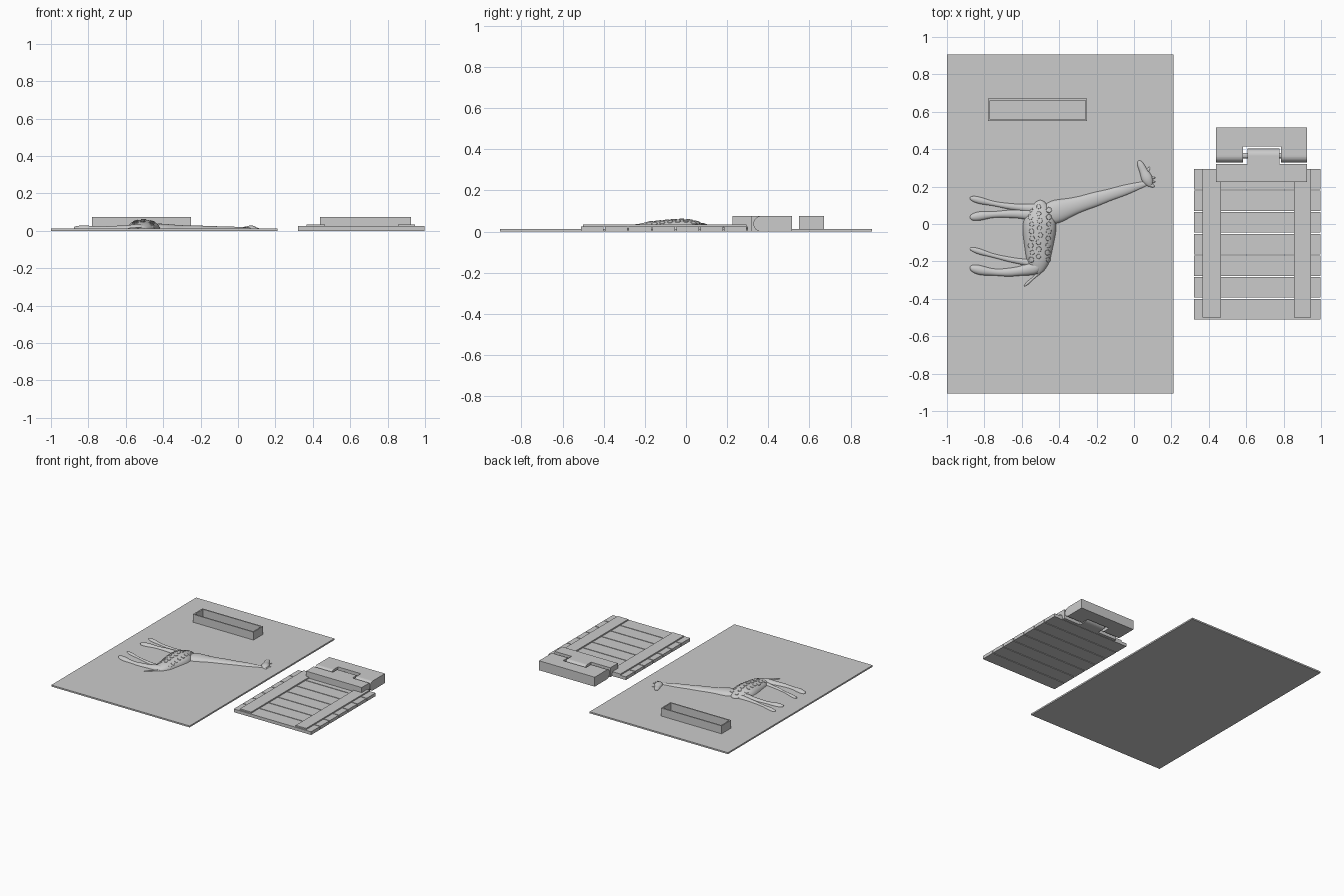
import bpy, bmesh, math, random
from mathutils import Vector

random.seed(4)
default_cube = bpy.data.objects.get("Cube")
if default_cube:
    bpy.data.objects.remove(default_cube, do_unlink=True)

shade = (0.6, 0.6, 0.6, 1)
grey = bpy.data.materials.new("plain_grey")
grey.use_nodes = True
grey.diffuse_color = shade
grey.node_tree.nodes["Principled BSDF"].inputs["Base Color"].default_value = shade


def finish(name, bm, smooth=False):
    bmesh.ops.recalc_face_normals(bm, faces=bm.faces)
    mesh = bpy.data.meshes.new(name)
    for face in bm.faces:
        face.smooth = smooth
    bm.to_mesh(mesh)
    bm.free()
    mesh.materials.append(grey)
    part = bpy.data.objects.new(name, mesh)
    bpy.context.collection.objects.link(part)
    return part


def prism(name, profile, left, right):
    """Extrude a (y, z) profile along x."""
    bm = bmesh.new()
    face = bm.faces.new([bm.verts.new((left, y, z)) for y, z in profile])
    extruded = bmesh.ops.extrude_face_region(bm, geom=[face])["geom"]
    moved = [item for item in extruded if isinstance(item, bmesh.types.BMVert)]
    bmesh.ops.translate(bm, verts=moved, vec=(right - left, 0, 0))
    return finish(name, bm)


def box(name, left, right, front, back, bottom, top):
    profile = [(front, bottom), (back, bottom), (back, top), (front, top)]
    return prism(name, profile, left, right)


def rounded_profile(flat_y, axis_y, radius):
    """Side outline with a flat end at flat_y and a round end about axis_y."""
    direction = math.copysign(radius, axis_y - flat_y)
    angles = [math.pi * (step / 16 - 0.5) for step in range(17)]
    arc = [(axis_y + direction * math.cos(a), radius + radius * math.sin(a)) for a in angles]
    return [(flat_y, 0)] + arc + [(flat_y, 2 * radius)]


def limb(name, start, end, shape, size=0.01, flatness=0.7, bend=0):
    """Half-round relief between two points; shape lists relative half widths."""
    bm = bmesh.new()
    start, end = Vector(start), Vector(end)
    side = (end - start).orthogonal().normalized()
    last, sides = len(shape) - 1, 8
    rows = []
    for index, width in enumerate(shape):
        along = index / last
        centre = start.lerp(end, along) + side * bend * math.sin(math.pi * along)
        row = []
        for step in range(sides + 1):
            angle = math.pi * step / sides
            point = centre + side * width * size * math.cos(angle)
            height = plate_top - 0.001 + width * size * flatness * math.sin(angle)
            row.append(bm.verts.new((point.x, point.y, height)))
        rows.append(row)
    for row, following in zip(rows, rows[1:]):
        for step in range(sides):
            bm.faces.new((row[step], row[step + 1], following[step + 1], following[step]))
    bm.faces.new(rows[0])
    bm.faces.new(rows[-1])
    part = finish(name, bm, smooth=True)
    subdivision = part.modifiers.new("smooth", "SUBSURF")
    subdivision.levels = subdivision.render_levels = 2
    return part


# Backing plate and open tray
plate_top = 0.012
box("backing_plate", -1, 0.21, -0.905, 0.905, 0, plate_top)
tray_left, tray_right, tray_front, tray_back, wall = -0.78, -0.25, 0.55, 0.67, 0.01
block_top = 0.075
for name, x in (("tray_end_right", tray_left), ("tray_end_left", tray_right - wall)):
    box(name, x, x + wall, tray_front, tray_back, plate_top, block_top)
for name, y in (("tray_wall_front", tray_front), ("tray_wall_back", tray_back - wall)):
    box(name, tray_left + wall, tray_right - wall, y, y + wall, plate_top, block_top)

# Plank panel
plank_count, panel_front, panel_back = 7, -0.513, 0.298
pitch = (panel_back - panel_front) / plank_count
plank_top, batten_top, gap = 0.025, 0.035, 0.003
for index in range(plank_count):
    front = panel_front + index * pitch
    box(f"plank_{index}", 0.32, 0.997, front + gap, front + pitch - gap, 0, plank_top)
for name, left, right in (("batten_right", 0.367, 0.465), ("batten_left", 0.855, 0.947)):
    box(name, left, right, -0.5, panel_back - gap, plank_top, batten_top)

# Hinge: cross block, tongue, forked block and pin
hinge_left, hinge_right, axis_y = 0.438, 0.925, 0.365
radius = block_top / 2
cross_front, cross_back = 0.225, 0.32
cross_profile = [(cross_front, plank_top), (panel_back, plank_top), (panel_back, 0),
                 (cross_back, 0), (cross_back, block_top), (cross_front, block_top)]
prism("hinge_cross_block", cross_profile, hinge_left, hinge_right)
prism("hinge_tongue", rounded_profile(cross_back, axis_y, radius), 0.606, 0.777)
fork = prism("hinge_fork", rounded_profile(0.515, axis_y, radius), hinge_left, hinge_right)
cutter = box("notch_cutter", 0.584, 0.785, 0.2, 0.415, -1, 1)
cutter.hide_render = True
cutter.hide_viewport = True
notch = fork.modifiers.new("notch", "BOOLEAN")
notch.operation, notch.object, notch.solver = "DIFFERENCE", cutter, "EXACT"
pin_angles = [math.tau * step / 16 for step in range(16)]
pin_profile = [(axis_y + 0.015 * math.cos(a), radius + 0.015 * math.sin(a)) for a in pin_angles]
prism("hinge_pin", pin_profile, 0.56, 0.81)

# Long-necked animal in relief, lying with its feet toward -x
body = limb("animal_body", (-0.5, 0.13), (-0.515, -0.27), (2, 6, 9, 9, 8, 7, 6, 2), flatness=0.56)
neck = limb("animal_neck", (-0.5, 0.04), (0.09, 0.225), (4, 7, 5, 4, 4, 3, 3, 2, 1), flatness=0.45)
limb("animal_head", (0.09, 0.2), (0.024, 0.34), (1, 3, 3, 2, 2, 1), flatness=0.6)

# Horns, ears and tail
for horn, y in (("animal_near_horn", 0.225), ("animal_far_horn", 0.247)):
    limb(horn, (0.07, y), (0.115, y), (2, 2, 3, 1), size=0.0025, flatness=1)
limb("animal_near_ear", (0.07, 0.215), (0.11, 0.2), (1, 2, 1), size=0.006)
limb("animal_far_ear", (0.06, 0.265), (0.085, 0.305), (1, 2, 1), size=0.005)
limb("animal_tail", (-0.5, -0.255), (-0.59, -0.335), (4, 2, 2, 3, 1), size=0.003, flatness=1)

# Legs from thigh through knee and ankle to hoof
leg_shape = (7, 6, 4, 4, 3, 3, 5, 3)
legs = {
    "far_front": (0.08, 0.14, 0.0042, 0.012),
    "near_front": (0.045, 0.035, 0.0055, -0.014),
    "far_hind": (-0.215, -0.13, 0.0035, 0.012),
    "near_hind": (-0.225, -0.235, 0.006, 0.03),
}
for name, (hip_y, hoof_y, size, bend) in legs.items():
    # A positive bend bows the leg toward the front
    limb(f"animal_{name}_leg", (-0.5, hip_y), (-0.88, hoof_y), leg_shape, size, bend=bend)

# Raised coat patches resting on the body and neck base
bpy.context.view_layer.update()
depsgraph = bpy.context.evaluated_depsgraph_get()
hosts = [part.evaluated_get(depsgraph) for part in (body, neck)]


def on_coat(x, y, lift):
    hits = [host.ray_cast(Vector((x, y, 1)), Vector((0, 0, -1))) for host in hosts]
    heights = [location.z for found, location, normal, face in hits if found]
    return (x, y, max(heights, default=plate_top) + lift)


patches = bmesh.new()
for row in range(8):
    for column in range(3):
        x = -0.55 + 0.045 * column + random.uniform(-0.006, 0.006)
        y = 0.075 - 0.038 * row + 0.018 * (column % 2)
        spread, turn = random.uniform(0.014, 0.018), random.random()
        rings = []
        for lift, scale in ((-0.002, 1), (0.003, 0.85)):
            reach = spread * scale
            angles = [turn + math.tau * corner / 6 for corner in range(6)]
            rings.append([patches.verts.new(on_coat(x + reach * math.cos(a), y + reach * math.sin(a), lift))
                          for a in angles])
        outer, inner = rings
        top = patches.verts.new(on_coat(x, y, lift))
        for corner in range(6):
            patches.faces.new((outer[corner - 1], outer[corner], inner[corner], inner[corner - 1]))
            patches.faces.new((inner[corner - 1], inner[corner], top))
finish("animal_coat_patches", patches)
